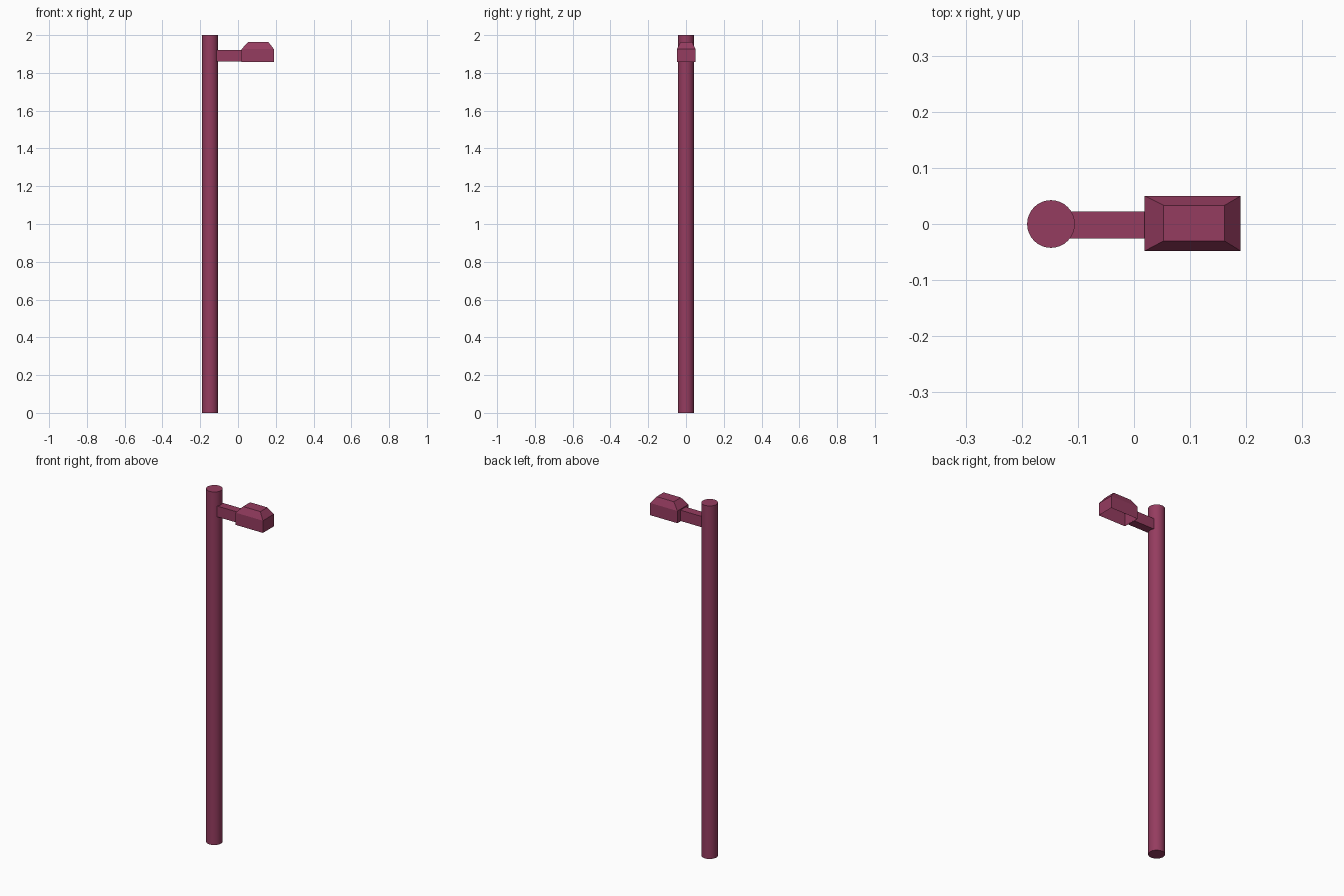
import bpy, bmesh, math

if "Cube" in bpy.data.objects:
    bpy.data.objects.remove(bpy.data.objects["Cube"])

mat = bpy.data.materials.new("plum_paint")
mat.diffuse_color = (0.30, 0.045, 0.115, 1)
mat.use_nodes = True
mat.node_tree.nodes["Principled BSDF"].inputs["Base Color"].default_value = mat.diffuse_color


def rect(x0, x1, y0, y1, z):
    return [(x0, y0, z), (x1, y0, z), (x1, y1, z), (x0, y1, z)]


def loft(name, rings, cap_bottom=True):
    """Bridge four-cornered rings from bottom to top."""
    bm = bmesh.new()
    loops = [[bm.verts.new(p) for p in r] for r in rings]
    for lo, hi in zip(loops, loops[1:]):
        for i in range(4):
            j = (i + 1) % 4
            bm.faces.new((lo[i], lo[j], hi[j], hi[i]))
    bm.faces.new(loops[-1])
    if cap_bottom:
        bm.faces.new(loops[0][::-1])
    me = bpy.data.meshes.new(name)
    bm.to_mesh(me)
    bm.free()
    me.materials.append(mat)
    ob = bpy.data.objects.new(name, me)
    bpy.context.collection.objects.link(ob)
    return ob


# Round pole
bpy.ops.mesh.primitive_cylinder_add(vertices=32, radius=0.0425, depth=2,
                                    location=(-0.148, 0, 1))
pole = bpy.context.object
pole.name = "pole"
pole.data.materials.append(mat)
bpy.ops.object.shade_smooth_by_angle(angle=math.radians(30))

# Square arm from pole to lamp
loft("arm", [rect(-0.12, 0.02, -0.026, 0.022, z) for z in (1.859, 1.92)])

# Lamp hood: open underneath, bevelled top
loft("lamp_hood", [
    rect(0.019, 0.19, -0.048, 0.05, 1.857),
    rect(0.019, 0.19, -0.048, 0.05, 1.926),
    rect(0.053, 0.161, -0.03, 0.033, 1.963),
], cap_bottom=False)
